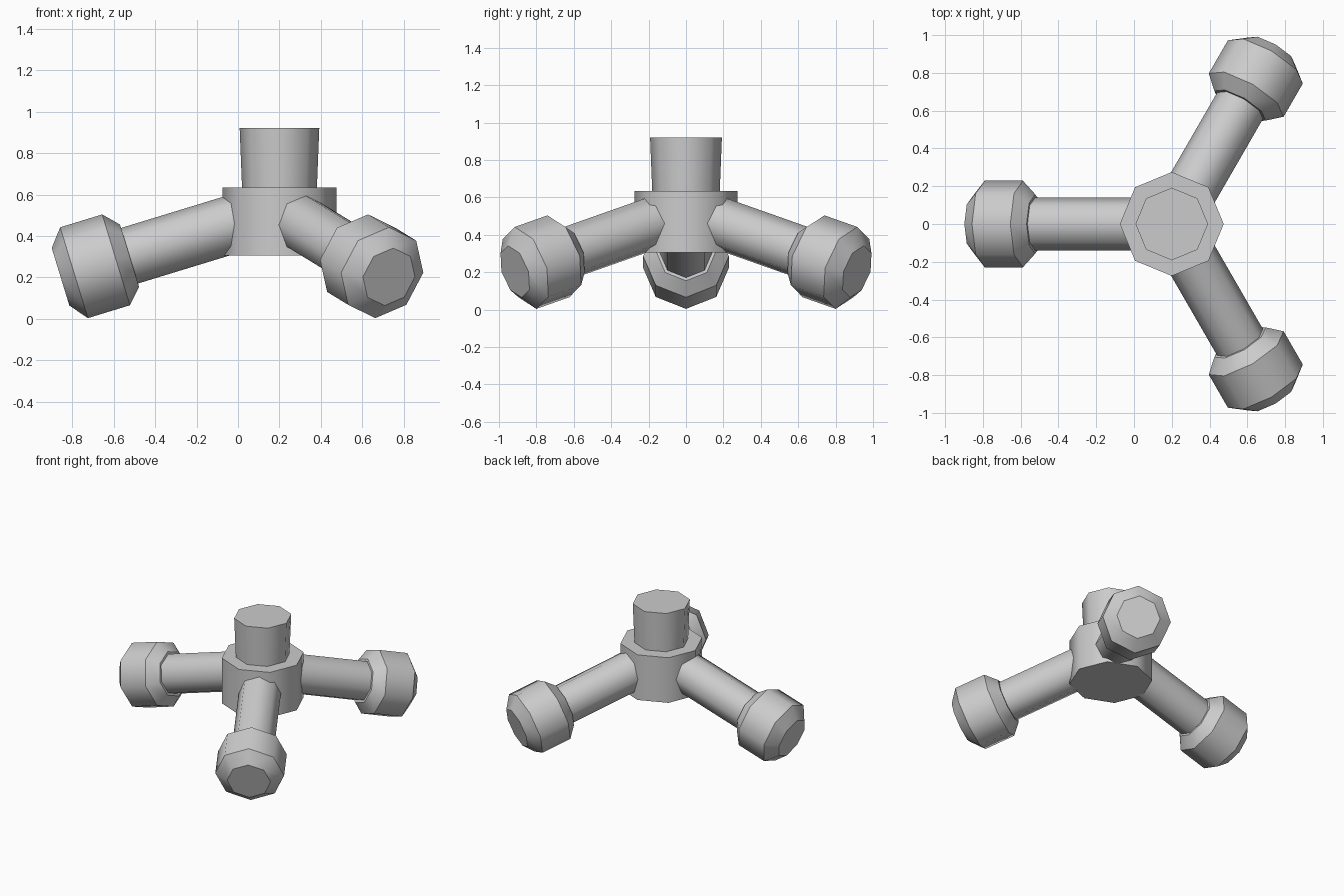
import bpy, bmesh
from math import radians, cos, sin, pi
from mathutils import Matrix

if "Cube" in bpy.data.objects:
    bpy.data.objects.remove(bpy.data.objects["Cube"])

SIDES = 8
HUB_X = 0.2


def lathe(name, profile, matrix):
    """Eight-sided capped solid from (radius, height) pairs along local z."""
    bm = bmesh.new()
    rings = []
    for r, h in profile:
        rings.append([bm.verts.new((r * cos(2 * pi * i / SIDES), r * sin(2 * pi * i / SIDES), h))
                      for i in range(SIDES)])
    for a, b in zip(rings, rings[1:]):
        for i in range(SIDES):
            j = (i + 1) % SIDES
            bm.faces.new((a[i], a[j], b[j], b[i]))
    bm.faces.new(rings[0][::-1])
    bm.faces.new(rings[-1])
    # smooth around the axis, crisp at every ring
    for f in bm.faces:
        f.smooth = True
    for ring in rings:
        for i in range(SIDES):
            bm.edges.get((ring[i], ring[(i + 1) % SIDES])).smooth = False
    mesh = bpy.data.meshes.new(name)
    bm.to_mesh(mesh)
    bm.free()
    obj = bpy.data.objects.new(name, mesh)
    obj.matrix_world = matrix
    bpy.context.collection.objects.link(obj)
    return obj


# central hub and slightly flared post
axis = Matrix.Translation((HUB_X, 0, 0))
lathe("hub", [(0.275, 0.305), (0.275, 0.635)], axis)
lathe("post", [(0.18, 0.62), (0.192, 0.92)], axis)

# three drooping legs, each ending in a chamfered foot
for n, azimuth in enumerate((180, 60, -60), 1):
    m = (Matrix.Translation((HUB_X, 0, 0.526))
         @ Matrix.Rotation(radians(azimuth), 4, 'Z')
         @ Matrix.Rotation(radians(90 + 17), 4, 'Y'))
    lathe(f"leg_{n}", [(0.14, 0.1), (0.14, 0.80)], m)
    lathe(f"foot_{n}", [(0.157, 0.756), (0.229, 0.824), (0.229, 1.036), (0.145, 1.104)], m)
